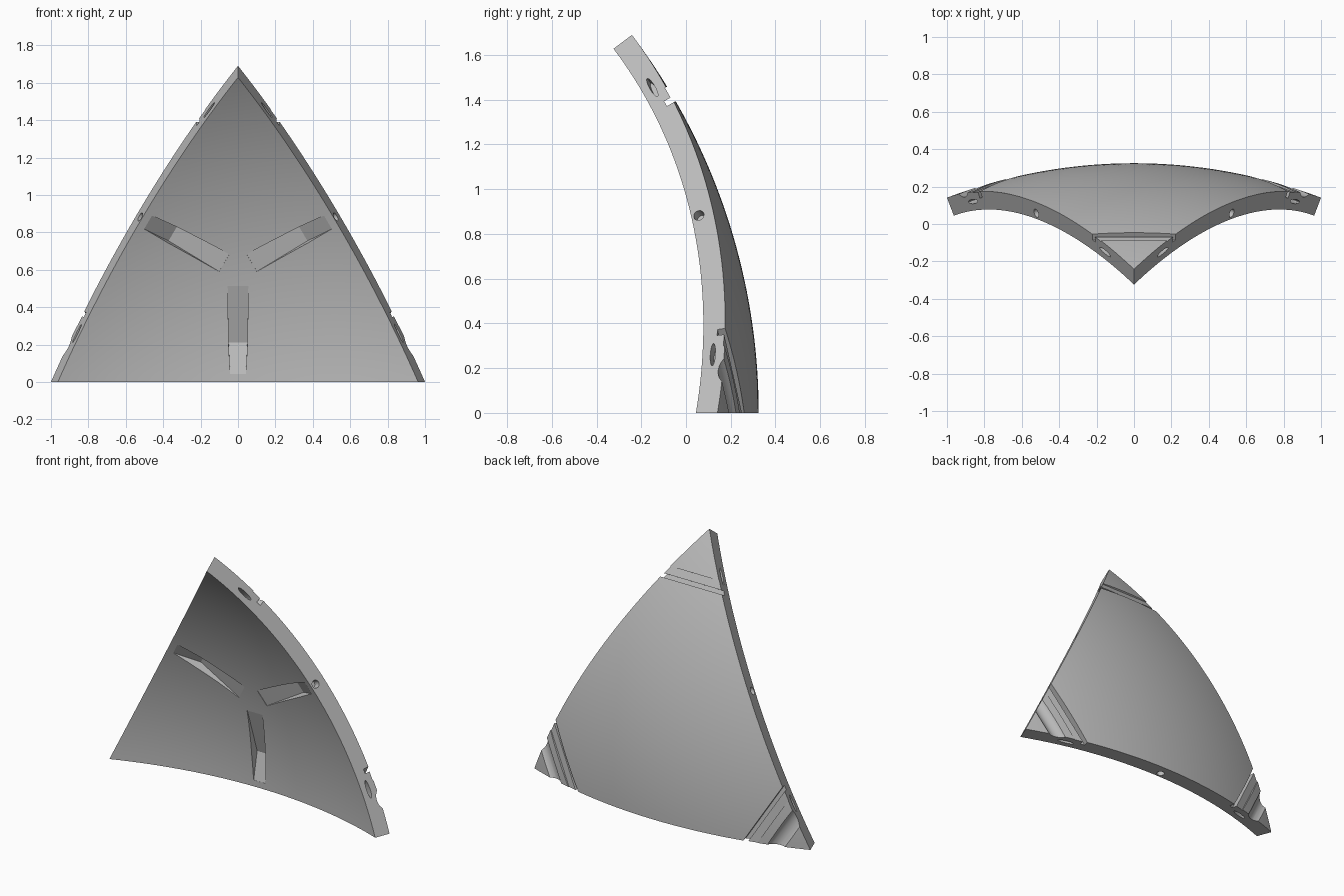
import bpy, bmesh
from math import sin, cos, radians, pi
from mathutils import Vector, Matrix

if "Cube" in bpy.data.objects:
    bpy.data.objects.remove(bpy.data.objects["Cube"])

OUTER, INNER = 2.803, 2.70           # shell radii
CENTRE = Vector((0, -2.478, 0))      # centre of the sphere
A, B = radians(20.9), radians(37.08)
left = Vector((sin(A), cos(A), 0))
right = Vector((-sin(A), cos(A), 0))
apex = Vector((0, cos(B), sin(B)))
corners = [left, right, apex]
middle = (left + right + apex).normalized()

grey = bpy.data.materials.new("plain grey")
grey.use_nodes = True
grey.diffuse_color = (0.5, 0.5, 0.5, 1)
grey.node_tree.nodes["Principled BSDF"].inputs["Base Color"].default_value = (0.5, 0.5, 0.5, 1)


def make_object(name, bm):
    bmesh.ops.recalc_face_normals(bm, faces=bm.faces)
    mesh = bpy.data.meshes.new(name)
    bm.to_mesh(mesh)
    bm.free()
    mesh.materials.append(grey)
    obj = bpy.data.objects.new(name, mesh)
    obj.location = CENTRE
    bpy.context.collection.objects.link(obj)
    return obj


def frame(up, forward):
    """Rotation whose z is up and whose y leans towards forward."""
    z = up.normalized()
    y = (forward - z * forward.dot(z)).normalized()
    return Matrix((y.cross(z), y, z)).transposed().to_4x4()


# Curved triangular shell
bm = bmesh.new()
bm.faces.new([bm.verts.new(c) for c in corners])
bmesh.ops.subdivide_edges(bm, edges=bm.edges[:], cuts=39, use_grid_fill=True)
for v in bm.verts:
    v.co = v.co.normalized() * INNER
skin = bmesh.ops.extrude_face_region(bm, geom=bm.faces[:], use_keep_orig=True)
for v in skin["geom"]:
    if isinstance(v, bmesh.types.BMVert):
        v.co = v.co.normalized() * OUTER
panel = make_object("curved_panel", bm)


def cut(bm):
    cutter = make_object("cutter", bm)
    cutter.hide_render = True
    mod = panel.modifiers.new("cut", "BOOLEAN")
    mod.operation, mod.solver, mod.object = "DIFFERENCE", "EXACT", cutter
    bpy.context.view_layer.objects.active = panel
    bpy.ops.object.modifier_apply(modifier=mod.name)
    bpy.data.objects.remove(cutter)


def cut_hull(matrix, points):
    bm = bmesh.new()
    for p in points:
        bm.verts.new(matrix @ Vector(p))
    bmesh.ops.convex_hull(bm, input=bm.verts[:])
    cut(bm)


def cut_round(matrix, radius, depth, squash=1.0, sides=24):
    bm = bmesh.new()
    bmesh.ops.create_cone(bm, cap_ends=True, segments=sides, radius1=radius,
                          radius2=radius, depth=depth)
    bmesh.ops.transform(bm, matrix=matrix @ Matrix.Diagonal((1, squash, 1, 1)), verts=bm.verts)
    cut(bm)


def cut_strip(matrix, near, far, depth):
    cut_hull(matrix, [(s, t, h) for s in (-0.35, 0.35) for t in (near, far)
                      for h in (OUTER - depth, OUTER + 0.15)])


# Straight grooves across the outside of each corner
for corner in corners:
    toward = (middle - corner * middle.dot(corner)).normalized()
    angle = 0.355 / OUTER
    groove = frame(corner * cos(angle) + toward * sin(angle), toward)
    cut_strip(groove, -0.075, -0.015, 0.012)
    cut_strip(groove, -0.025, 0.0, 0.045)
    if corner is not apex:           # rounded trough on the lower corners
        angle = 0.18 / OUTER
        up = corner * cos(angle) + toward * sin(angle)
        trough = frame(up, toward)
        place = Matrix.Translation(up * (OUTER + 0.035)) @ trough @ Matrix.Rotation(pi / 2, 4, "Y")
        cut_round(place, 0.06, 0.7)

# Tapered pockets in the inner face, one towards each edge
for corner in corners:
    pocket = frame(middle, -corner)
    profile = [(0.055, 0.085, 2.701), (0.05, 0.4, 2.727), (0.042, 0.555, 2.643)]
    cut_hull(pocket, [(side * s, t, h) for s, t, top in profile
                      for side in (-1, 1) for h in (top, 2.45)])

# Peg hole and two narrow slots in each edge wall
for start, end in ((left, right), (right, apex), (apex, left)):
    normal = start.cross(end).normalized()
    side = (end - start * start.dot(end)).normalized()
    for degrees, radius, squash, height in ((20.9, 0.024, 1, 2.735), (6, 0.055, 0.22, 2.749),
                                            (35.8, 0.055, 0.22, 2.749)):
        a = radians(degrees)
        spot = start * cos(a) + side * sin(a)
        cut_round(Matrix.Translation(spot * height) @ frame(normal, spot), radius, 0.1, squash)

bpy.ops.object.select_all(action="DESELECT")
panel.select_set(True)
bpy.context.view_layer.objects.active = panel
bpy.ops.object.shade_smooth_by_angle(angle=radians(20))
